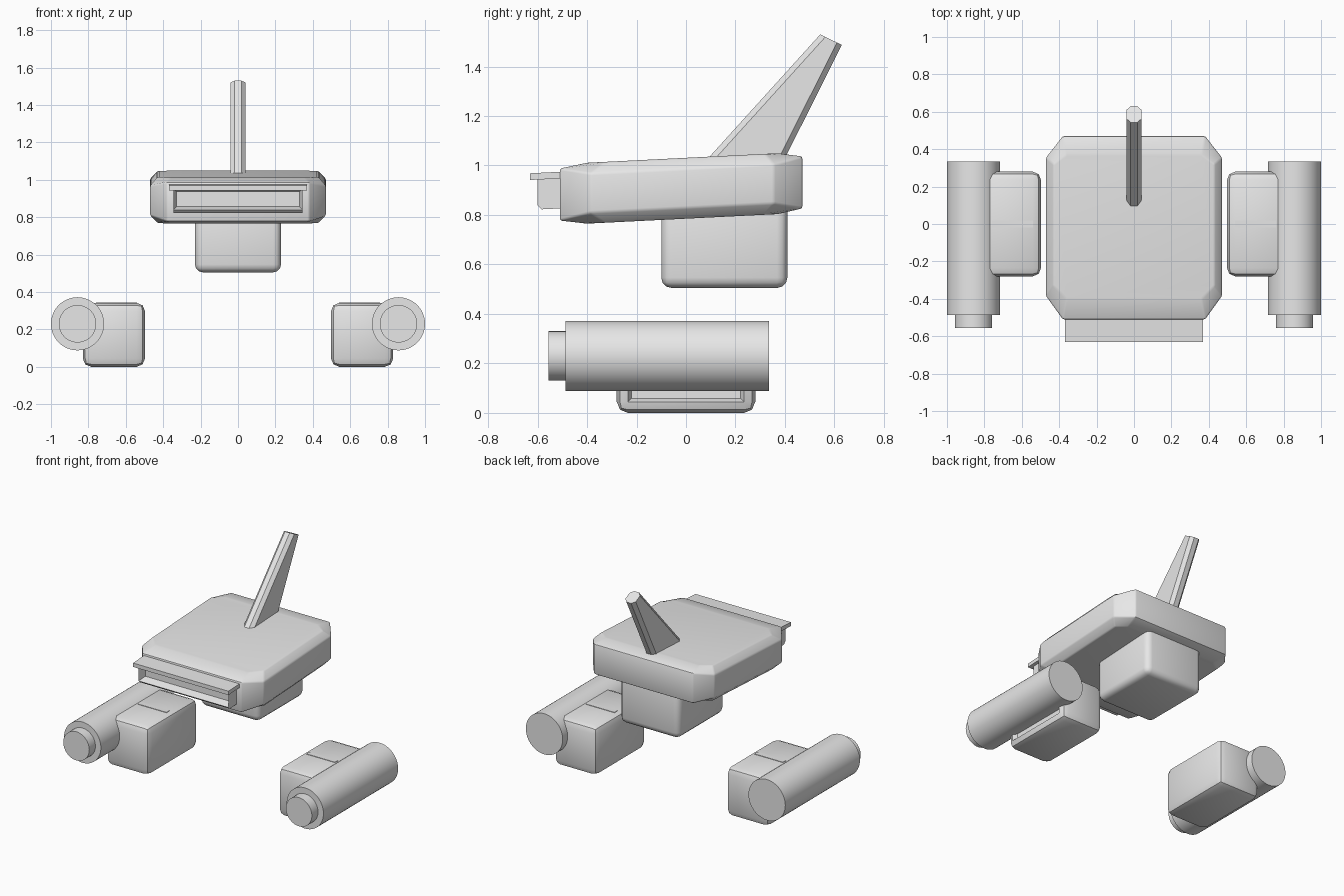
import bpy, bmesh, math
from mathutils import Matrix, Vector

if "Cube" in bpy.data.objects:
    bpy.data.objects.remove(bpy.data.objects["Cube"])

GREY = (0.8, 0.8, 0.8)
mat = bpy.data.materials.new("light grey")
mat.use_nodes = True
mat.diffuse_color = (*GREY, 1)
mat.node_tree.nodes["Principled BSDF"].inputs["Base Color"].default_value = (*GREY, 1)

TILT = 0.05  # the head rises slightly towards the back


def finish(name, bm, mirror=False, angle=30):
    bmesh.ops.recalc_face_normals(bm, faces=bm.faces)
    me = bpy.data.meshes.new(name)
    bm.to_mesh(me)
    bm.free()
    me.materials.append(mat)
    ob = bpy.data.objects.new(name, me)
    bpy.context.collection.objects.link(ob)
    if mirror:
        ob.modifiers.new("mirror", "MIRROR").use_mirror_merge = False
    bpy.ops.object.select_all(action="DESELECT")
    ob.select_set(True)
    bpy.context.view_layer.objects.active = ob
    bpy.ops.object.shade_smooth_by_angle(angle=math.radians(angle))
    return ob


def box(lo, hi, bevel=0, segments=2):
    lo, hi = Vector(lo), Vector(hi)
    bm = bmesh.new()
    bmesh.ops.create_cube(bm, size=1, matrix=Matrix.Translation((lo + hi) / 2)
                          @ Matrix.Diagonal((*(hi - lo), 1)))
    if bevel:
        bmesh.ops.bevel(bm, geom=bm.edges[:], offset=bevel, segments=segments,
                        profile=0.5, affect="EDGES")
    return bm


def recess(bm, direction, width, depth):
    """Sink the flat face that lies furthest along a direction."""
    d = Vector(direction)
    bm.normal_update()
    face = max(bm.faces, key=lambda f: f.calc_center_median().dot(d))
    bmesh.ops.inset_region(bm, faces=[face], thickness=width)
    bmesh.ops.translate(bm, verts=face.verts[:], vec=-depth * d)


def tilt(bm):
    for v in bm.verts:
        v.co.z += TILT * v.co.y


# Head: chamfered octagonal slab, lofted through four rings
def ring(bm, hx, cx, front, cfront, back, cback, side_h, end_h):
    half = [(cx, front, end_h), (hx, cfront, side_h), (hx, cback, side_h), (cx, back, end_h)]
    pts = half + [(-x, y, h) for x, y, h in reversed(half)]
    return [bm.verts.new((x, y, 0.908 + h)) for x, y, h in pts]


bm = bmesh.new()
cap = (0.43, 0.36, -0.40, -0.33, 0.37, 0.32)
wall = (0.47, 0.38, -0.51, -0.385, 0.47, 0.355)
rings = [ring(bm, *cap, -0.123, -0.123), ring(bm, *wall, -0.079, -0.105),
         ring(bm, *wall, 0.079, 0.105), ring(bm, *cap, 0.123, 0.123)]
for a, b in zip(rings, rings[1:]):
    for i in range(8):
        j = (i + 1) % 8
        bm.faces.new((a[i], a[j], b[j], b[i]))
bm.faces.new(rings[0])
bm.faces.new(rings[-1])
tilt(bm)
bmesh.ops.recalc_face_normals(bm, faces=bm.faces)
bmesh.ops.bevel(bm, geom=bm.edges[:], offset=0.008, segments=2, profile=0.5, affect="EDGES")
finish("head", bm)

# Front intake with a sunken panel, and the visor above it
bm = box((-0.345, -0.60, 0.852), (0.345, -0.45, 0.98))
low = [e for e in bm.edges if all(v.co.y < -0.55 and v.co.z < 0.9 for v in e.verts)]
bmesh.ops.bevel(bm, geom=low, offset=0.016, segments=1, affect="EDGES")
recess(bm, (0, -1, 0), 0.022, 0.05)
tilt(bm)
finish("intake_frame", bm)

bm = box((-0.368, -0.63, 0.973), (0.368, -0.45, 1.0))
tilt(bm)
finish("visor", bm)

# Neck block under the head
finish("neck", box((-0.23, -0.10, 0.505), (0.23, 0.41, 0.87), 0.042, 3))

# Swept back fin: tapered blade with chamfered long edges
bm = bmesh.new()
outline = [(0.045, 0.98), (0.375, 0.98), (0.63, 1.487), (0.543, 1.53)]
sides = [[bm.verts.new((x, y, z)) for y, z in outline] for x in (-0.04, 0.04)]
bm.faces.new(sides[0])
bm.faces.new(sides[1])
for i in range(4):
    j = (i + 1) % 4
    bm.faces.new((sides[0][i], sides[0][j], sides[1][j], sides[1][i]))
bmesh.ops.recalc_face_normals(bm, faces=bm.faces)
long_edges = [e for e in bm.edges if abs(e.verts[0].co.z - e.verts[1].co.z) > 0.3]
bmesh.ops.bevel(bm, geom=long_edges, offset=0.022, segments=1, affect="EDGES")
finish("fin", bm, angle=20)

# Feet, mirrored: rounded block with a sunken outer face and a top strip
bm = box((0.497, -0.28, 0), (0.83, 0.28, 0.342), 0.045, 2)
recess(bm, (1, 0, 0), 0.02, 0.03)
finish("foot_blocks", bm, mirror=True)
finish("foot_strips", box((0.54, -0.018, 0.335), (0.76, 0.018, 0.345)), mirror=True)


# Barrels beside the feet, mirrored
def barrel(name, radius, front, back):
    bm = bmesh.new()
    place = Matrix.Translation((0.858, (front + back) / 2, 0.23)) @ Matrix.Rotation(math.pi / 2, 4, "X")
    bmesh.ops.create_cone(bm, cap_ends=True, segments=48, radius1=radius, radius2=radius,
                          depth=back - front, matrix=place)
    finish(name, bm, mirror=True)


barrel("barrels", 0.142, -0.487, 0.335)
barrel("barrel_tips", 0.1, -0.555, -0.45)
